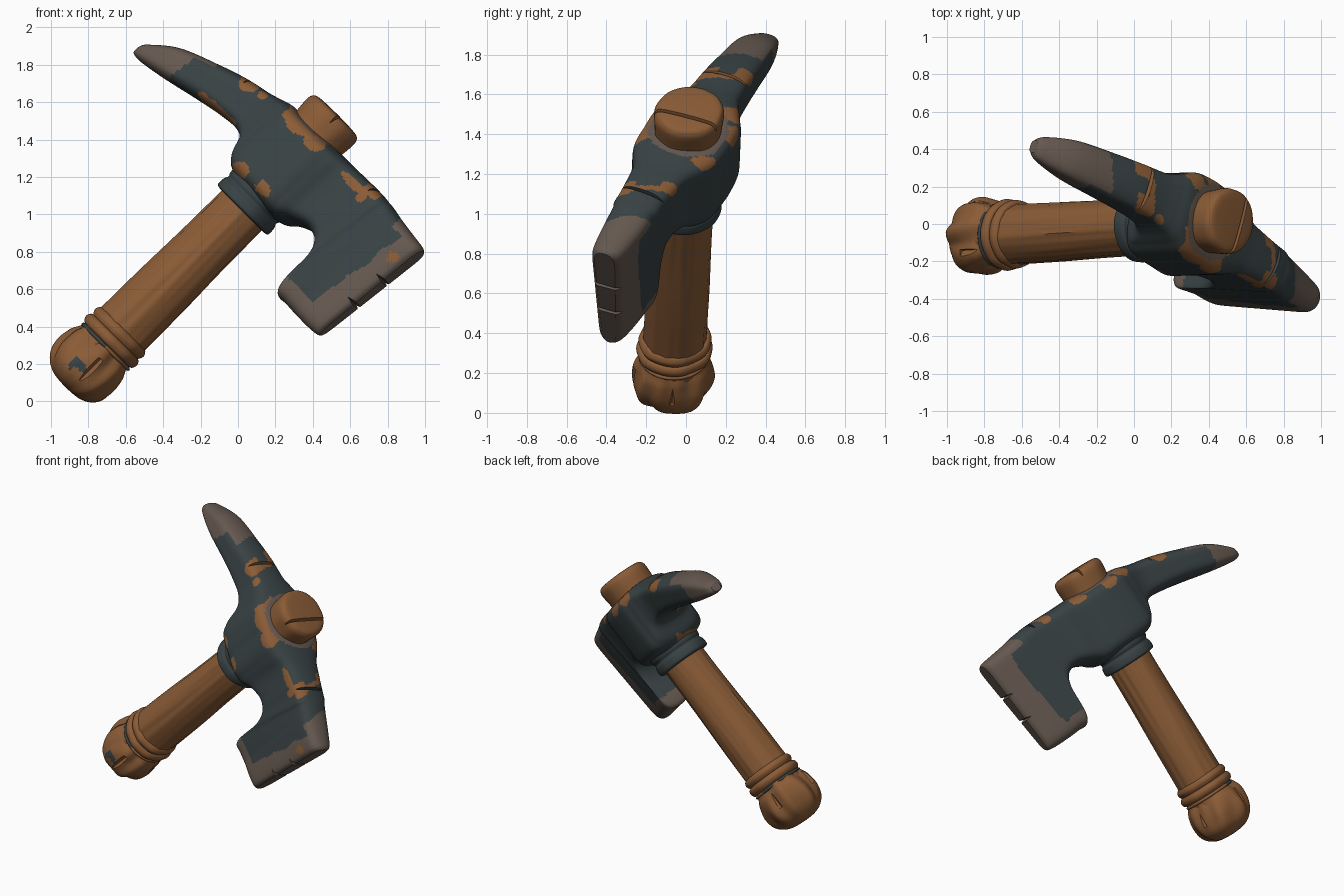
import bpy, bmesh, math
from mathutils import Matrix, Vector, noise

if "Cube" in bpy.data.objects:
    bpy.data.objects.remove(bpy.data.objects["Cube"])

# Local frame: x = across the head (blade is +), y = depth, z = along the handle
FRAME = Matrix(((0.707, 0, 0.7065, 0.25),
                (0, 1, 0.045, 0),
                (-0.707, 0, 0.7065, 1.25),
                (0, 0, 0, 1)))


def material(name, rgb):
    m = bpy.data.materials.new(name)
    m.diffuse_color = (*rgb, 1)
    m.use_nodes = True
    m.node_tree.nodes["Principled BSDF"].inputs["Base Color"].default_value = m.diffuse_color
    return m


SLATE = material("dark slate metal", (0.040, 0.054, 0.057))
WORN = material("worn brown metal", (0.130, 0.098, 0.079))
WOOD = material("orange brown wood", (0.255, 0.106, 0.037))


def spline(pts, n):
    """Catmull-Rom through tuples of any length."""
    out = []
    for i in range(len(pts) - 1):
        p0, p1, p2, p3 = pts[max(i - 1, 0)], pts[i], pts[i + 1], pts[min(i + 2, len(pts) - 1)]
        for k in range(n):
            t = k / n
            out.append([0.5 * (2 * b + (c - a) * t + (2 * a - 5 * b + 4 * c - d) * t * t
                               + (3 * b - a - 3 * c + d) * t ** 3)
                        for a, b, c, d in zip(p0, p1, p2, p3)])
    out.append(list(pts[-1]))
    return out


def loft(name, rings, mats):
    """Skin a list of equal-length closed rings and cap the ends."""
    bm = bmesh.new()
    vs = [[bm.verts.new(p) for p in r] for r in rings]
    n = len(vs[0])
    for a, b in zip(vs, vs[1:]):
        for i in range(n):
            j = (i + 1) % n
            bm.faces.new((a[i], a[j], b[j], b[i]))
    bm.faces.new(vs[0])
    bm.faces.new(vs[-1])
    bmesh.ops.recalc_face_normals(bm, faces=bm.faces)
    me = bpy.data.meshes.new(name)
    bm.to_mesh(me)
    bm.free()
    for m in mats:
        me.materials.append(m)
    ob = bpy.data.objects.new(name, me)
    bpy.context.collection.objects.link(ob)
    return ob


def lathe(name, prof, mats, lump=0.0, freq=(2, 2), segs=64, sub=6):
    """Slightly lumpy turned part; prof holds (height, radius)."""
    rings = []
    for z, r in spline(prof, sub):
        ring = []
        for i in range(segs):
            t = 2 * math.pi * i / segs
            k = noise.noise(Vector((math.cos(t) * freq[0], math.sin(t) * freq[0], z * freq[1] + 7)))
            rr = max(r, 0.002) * (1 + lump * k)
            ring.append((rr * math.cos(t), rr * math.sin(t), z))
        rings.append(ring)
    return loft(name, rings, mats)


def cut(ob, loc, size, rot):
    """Carve a V groove with a diamond-section bar running along local y."""
    bm = bmesh.new()
    bmesh.ops.create_cube(bm, size=1)
    bmesh.ops.rotate(bm, verts=bm.verts, matrix=Matrix.Rotation(math.pi / 4, 3, 'Y'))
    bmesh.ops.scale(bm, verts=bm.verts, vec=size)
    me = bpy.data.meshes.new("cutter")
    bm.transform(Matrix.Translation(loc) @ rot)
    bm.to_mesh(me)
    bm.free()
    c = bpy.data.objects.new("cutter", me)
    bpy.context.collection.objects.link(c)
    c.hide_render = True
    mod = ob.modifiers.new("groove", 'BOOLEAN')
    mod.operation, mod.object, mod.solver = 'DIFFERENCE', c, 'EXACT'
    bpy.context.view_layer.objects.active = ob
    bpy.ops.object.modifier_apply(modifier=mod.name)
    bpy.data.objects.remove(c)


def paint(ob, rule):
    for f in ob.data.polygons:
        f.material_index = rule(f.center, f.normal)


def finish(ob, angle=35):
    ob.data.transform(FRAME)
    bpy.ops.object.select_all(action='DESELECT')
    ob.select_set(True)
    bpy.context.view_layer.objects.active = ob
    bpy.ops.object.shade_smooth_by_angle(angle=math.radians(angle))


# ---- Axe head: top point (x, z), bottom point (x, z), half thickness, boxiness
stations = [
    (-1.00, -0.085, -1.00, -0.14, 0.035, 3),
    (-0.97, -0.045, -0.95, -0.145, 0.07, 3),
    (-0.834, 0.06, -0.80, -0.12, 0.108, 4),
    (-0.629, 0.142, -0.60, -0.075, 0.125, 4),
    (-0.467, 0.195, -0.45, -0.045, 0.132, 5),
    (-0.33, 0.225, -0.33, -0.035, 0.14, 6),
    (-0.26, 0.245, -0.25, -0.07, 0.165, 7),
    (-0.19, 0.265, -0.20, -0.18, 0.20, 8),
    (-0.10, 0.265, -0.12, -0.22, 0.236, 9),
    (0.10, 0.265, 0.10, -0.23, 0.236, 9),
    (0.20, 0.265, 0.18, -0.225, 0.20, 9),
    (0.27, 0.265, 0.25, -0.175, 0.16, 9),
    (0.36, 0.268, 0.34, -0.14, 0.14, 9),
    (0.47, 0.268, 0.41, -0.17, 0.13, 9),
    (0.53, 0.262, 0.45, -0.27, 0.13, 11),
    (0.56, 0.26, 0.455, -0.49, 0.12, 14),
    (0.64, 0.245, 0.53, -0.51, 0.115, 14),
    (0.75, 0.23, 0.67, -0.515, 0.102, 14),
    (0.82, 0.22, 0.745, -0.51, 0.086, 14),
    (0.843, 0.205, 0.768, -0.50, 0.06, 14),
]
HALF = 56


def slope(s):
    return 0.42 if s < 0 else 0.50


def depth(s):
    return -slope(s) * s


rings = []
for xt, zt, xb, zb, w, e in spline(stations, 14):
    ring = []
    for i in range(2 * HALF):
        q = math.sin(-math.pi / 2 + math.pi * i / HALF)
        s = xb + (xt - xb) * (q + 1) / 2
        # the lower corner of the blade thins towards the back
        thin = 0.022 * max(0, min(1, (s - 0.4) / 0.2)) * (1 - q) / 2
        t = (w - thin) * math.sqrt(max(0, 1 - abs(q) ** e)) * (1 if i < HALF else -1)
        lean = math.atan(slope(s))
        ring.append((s + t * math.sin(lean) * 0.8, depth(s) + thin + t * math.cos(lean),
                     zb + (zt - zb) * (q + 1) / 2))
    rings.append(ring)
head = loft("axe_head", rings, [SLATE, WORN, WOOD])

# Chips in the cutting edge and cracks over the ridges
lean_b = Matrix.Rotation(-math.atan(0.50), 4, 'Z')
lean_p = Matrix.Rotation(-math.atan(0.42), 4, 'Z')
for x, z in ((0.81, -0.25), (0.835, -0.055)):
    cut(head, (x, depth(x), z), (0.085, 0.5, 0.024), lean_b)
cut(head, (0.46, depth(0.46), 0.275), (0.016, 0.5, 0.07), lean_b @ Matrix.Rotation(0.2, 4, 'Y'))
cut(head, (-0.44, depth(-0.44), 0.21), (0.018, 0.5, 0.07), lean_p @ Matrix.Rotation(-0.2, 4, 'Y'))

# Rust on the metal: x, z, x radius, z radius, least and greatest distance from the mid plane
spots = [(-0.10, 0.235, 0.10, 0.08, -0.3, -0.12), (0.02, 0.22, 0.05, 0.05, -0.3, -0.12),
         (-0.11, 0.23, 0.06, 0.05, 0.12, 0.3), (0.02, 0.22, 0.07, 0.05, 0.12, 0.3),
         (0.33, 0.20, 0.09, 0.025, -0.3, -0.05), (0.40, 0.18, 0.03, 0.04, -0.3, -0.05),
         (0.42, 0.24, 0.05, 0.035, -0.3, -0.06), (0.42, 0.25, 0.03, 0.05, 0.07, 0.3),
         (0.435, 0.26, 0.018, 0.06, -0.3, 0.3), (-0.42, 0.2, 0.02, 0.05, -0.3, 0.3),
         (-0.46, 0.17, 0.05, 0.045, 0.05, 0.3), (-0.46, 0.17, 0.04, 0.04, -0.3, -0.05),
         (-0.36, 0.19, 0.028, 0.03, -0.3, -0.05), (-0.47, -0.04, 0.15, 0.032, -0.3, -0.02),
         (0.0, -0.16, 0.05, 0.04, -0.3, 0), (-0.16, -0.18, 0.05, 0.05, -0.3, 0.05),
         (0.22, 0.22, 0.035, 0.03, 0.05, 0.3)]


def head_colour(c, n):
    wob = noise.noise(c * 9)
    fine = noise.noise(c * 22)
    d = c.y - depth(c.x)
    if math.hypot(c.x, c.y) < 0.205 and c.z > 0.235:
        return 1
    if any(lo <= d <= hi and ((c.x - sx) / rx) ** 2 + ((c.z - sz) / rz) ** 2 < 1 + 0.8 * wob + 0.5 * fine
           for sx, sz, rx, rz, lo, hi in spots):
        return 2
    if d < 0 and math.hypot(c.x - 0.745, c.z - 0.07) < 0.03 + 0.015 * fine:
        return 2
    x, z = c.x + 0.02 * wob, c.z + 0.015 * wob
    if x > 0.675 + 0.15 * z + (0.03 if d > 0 else 0) or (x > 0.40 and z < -0.405):
        return 1
    if x > 0.62 and z > 0.185:
        return 1
    if x < -0.77 or (x < -0.64 and n.z > 0.65):
        return 1
    return 0


paint(head, head_colour)
finish(head)

# ---- Metal collar under the head
collar = lathe("metal_collar", [(-0.325, 0.15), (-0.322, 0.178), (-0.31, 0.19), (-0.27, 0.188),
                                (-0.245, 0.178), (-0.22, 0.187), (-0.15, 0.19)], [SLATE], 0.03)
finish(collar)

# ---- Wooden handle with faint grain
grip = lathe("handle_grip", [(-1.42, 0.165), (-1.2, 0.161), (-0.9, 0.158), (-0.6, 0.152), (-0.25, 0.15)],
             [WOOD], 0.05, (5, 1.2), 72, 8)
finish(grip)

# ---- Turned rings above the pommel, and a dark band showing on the upper side
for i, (z, r) in enumerate(((-1.31, 0.19), (-1.25, 0.182))):
    ring = lathe(f"neck_ring_{i + 1}", [(z - 0.036, 0.15), (z - 0.028, r - 0.012), (z, r),
                                        (z + 0.026, r - 0.012), (z + 0.032, 0.15)], [WOOD], 0.05)
    finish(ring)
band = lathe("dark_neck_band", [(-1.368, 0.12), (-1.364, 0.172), (-1.346, 0.172), (-1.342, 0.12)], [WOOD, SLATE])
paint(band, lambda c, n: 1 if c.x < 0.0 else 0)
finish(band)

# ---- Knobbly carved pommel
pommel = lathe("pommel", [(-1.66, 0.02), (-1.652, 0.09), (-1.625, 0.145), (-1.575, 0.185), (-1.5, 0.200),
                          (-1.42, 0.192), (-1.375, 0.174), (-1.345, 0.16)], [WOOD, SLATE], 0.15, (2.4, 4), 80, 8)
for ang, z in ((0.3, -1.43), (2.0, -1.41), (3.3, -1.5), (4.7, -1.44)):
    rot = Matrix.Rotation(ang, 4, 'Z') @ Matrix.Rotation(math.pi / 2, 4, 'X')
    loc = (-0.21 * math.sin(ang), 0.21 * math.cos(ang), z)
    cut(pommel, loc, (0.035, 0.16, 0.045), rot)
paint(pommel, lambda c, n: 1 if (c - Vector((-0.04, -0.19, -1.53))).length
      < 0.036 + 0.05 * noise.noise(c * 20) else 0)
finish(pommel, 30)

# ---- Handle end poking out of the head, split across the top
plug = lathe("handle_top", [(0.15, 0.165), (0.25, 0.170), (0.34, 0.177), (0.375, 0.170), (0.393, 0.148),
                            (0.399, 0.09), (0.401, 0.01)], [WOOD], 0.04)
cut(plug, (0.065, 0, 0.40), (0.014, 0.6, 0.09), Matrix.Rotation(-0.35, 4, 'Z'))
finish(plug)
